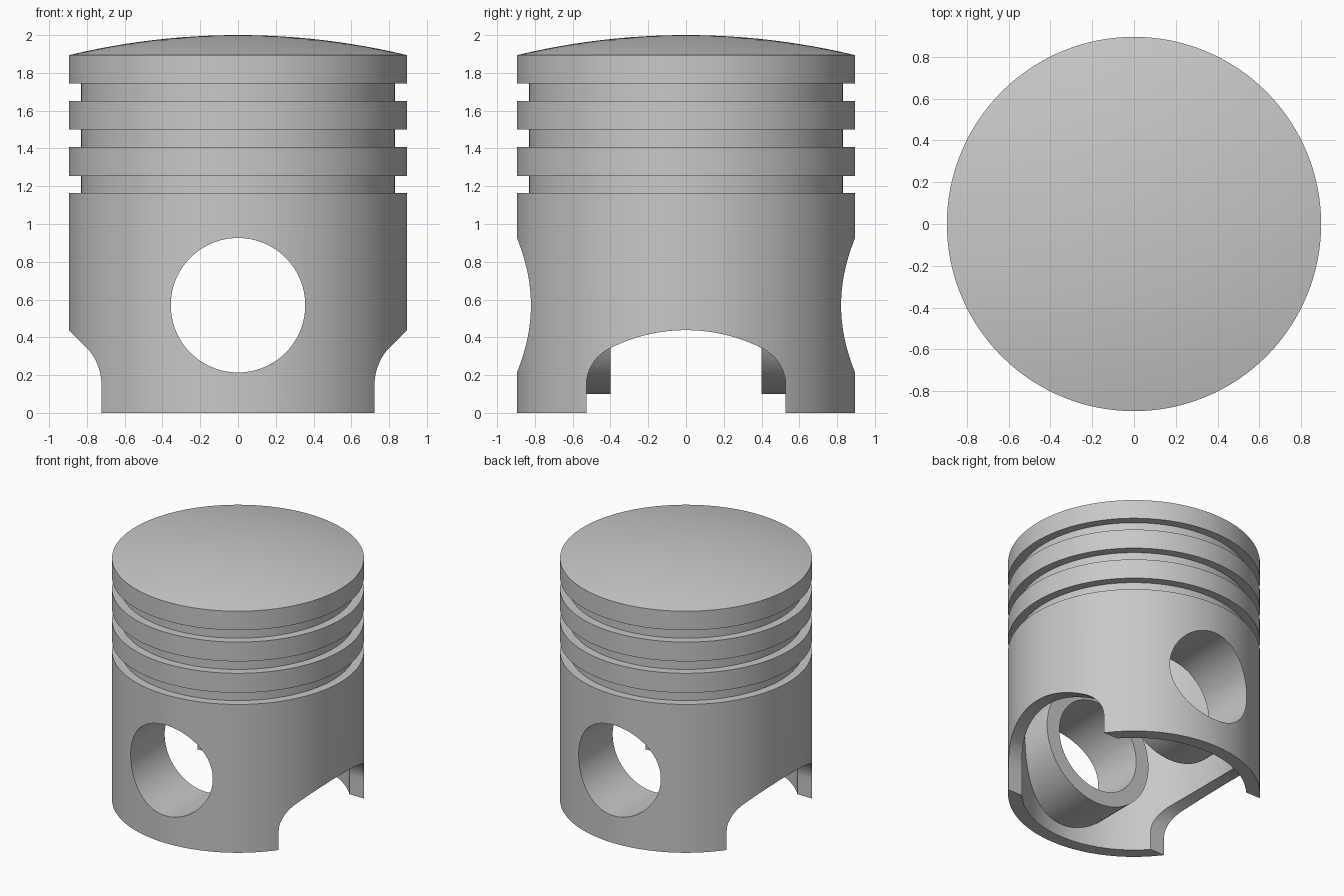
import bpy, bmesh, math
from mathutils import Matrix

if "Cube" in bpy.data.objects:
    bpy.data.objects.remove(bpy.data.objects["Cube"], do_unlink=True)

R, R_GROOVE, R_IN = 0.895, 0.83, 0.797    # skirt, ring groove and cavity radii
CROWN_EDGE, TOP = 1.894, 2.0
PIN_Z, PIN_R, BOSS_R = 0.57, 0.356, 0.47
SEGMENTS = 128

metal = bpy.data.materials.new("grey_metal")
metal.use_nodes = True
grey = (0.58, 0.58, 0.58, 1)
metal.diffuse_color = grey
metal.node_tree.nodes["Principled BSDF"].inputs["Base Color"].default_value = grey


def finish(bm, name):
    bmesh.ops.recalc_face_normals(bm, faces=bm.faces[:])
    mesh = bpy.data.meshes.new(name)
    bm.to_mesh(mesh)
    bm.free()
    mesh.materials.append(metal)
    ob = bpy.data.objects.new(name, mesh)
    bpy.context.collection.objects.link(ob)
    return ob


def lathe(name, profile):
    """Closed solid of revolution; the profile starts and ends on the axis."""
    bm = bmesh.new()
    turns = [math.tau * i / SEGMENTS for i in range(SEGMENTS)]
    rings = [[bm.verts.new((r * math.cos(a), r * math.sin(a), z)) for a in turns]
             for r, z in profile[1:-1]]
    top = bm.verts.new((0, 0, profile[0][1]))
    bottom = bm.verts.new((0, 0, profile[-1][1]))
    for i in range(SEGMENTS):
        bm.faces.new((top, rings[0][i - 1], rings[0][i]))
        for a, b in zip(rings, rings[1:]):
            bm.faces.new((a[i - 1], b[i - 1], b[i], a[i]))
        bm.faces.new((rings[-1][i], rings[-1][i - 1], bottom))
    return finish(bm, name)


def pin_cylinder(name, radius, y0, y1):
    """Cylinder along y at pin height."""
    bm = bmesh.new()
    bmesh.ops.create_cone(bm, cap_ends=True, segments=96, radius1=radius,
                          radius2=radius, depth=y1 - y0)
    bm.transform(Matrix.Translation((0, (y0 + y1) / 2, PIN_Z))
                 @ Matrix.Rotation(math.pi / 2, 4, 'X'))
    return finish(bm, name)


def prism_x(name, outline, x0, x1):
    """Closed prism along x from (y, z) points."""
    bm = bmesh.new()
    near, far = ([bm.verts.new((x, y, z)) for y, z in outline] for x in (x0, x1))
    bm.faces.new(reversed(near))
    bm.faces.new(far)
    for i in range(len(outline)):
        bm.faces.new((near[i - 1], near[i], far[i], far[i - 1]))
    return finish(bm, name)


def subtract(target, cutter):
    cutter.hide_render = True
    mod = target.modifiers.new("cut", 'BOOLEAN')
    mod.operation, mod.solver, mod.object = 'DIFFERENCE', 'EXACT', cutter
    bpy.context.view_layer.objects.active = target
    bpy.ops.object.modifier_apply(modifier=mod.name)
    bpy.data.objects.remove(cutter, do_unlink=True)


# Piston body: domed crown, three ring grooves, straight skirt
rise = TOP - CROWN_EDGE
dome_r = (R * R + rise * rise) / (2 * rise)
dome_angle = math.asin(R / dome_r)
profile = [(dome_r * math.sin(dome_angle * i / 12),
            TOP - dome_r * (1 - math.cos(dome_angle * i / 12))) for i in range(13)]
for upper, lower in ((1.745, 1.652), (1.5, 1.407), (1.254, 1.163)):
    profile += [(R, upper), (R_GROOVE, upper), (R_GROOVE, lower), (R, lower)]
profile += [(R, 0), (0, 0)]
piston = lathe("piston_body", profile)

# Arched side reliefs with rounded shoulders
HALF, FILLET, ARC_Z = 0.528, 0.22, -0.457
fy = HALF - FILLET
fz = ARC_Z + math.sqrt((R - FILLET) ** 2 - fy ** 2)
tangent = math.atan2(fz - ARC_Z, fy)
half = [(HALF, -0.2)]
half += [(fy + FILLET * math.cos(tangent * i / 12),
          fz + FILLET * math.sin(tangent * i / 12)) for i in range(13)]
for i in range(1, 13):
    a = tangent + (math.pi / 2 - tangent) * i / 12
    half.append((R * math.cos(a), ARC_Z + R * math.sin(a)))
outline = half + [(-y, z) for y, z in reversed(half[:-1])]
for x0, x1 in ((0.5, 1.2), (-1.2, -0.5)):
    subtract(piston, prism_x("relief_cutter", outline, x0, x1))

# Hollow inside, leaving two pin bosses standing
cavity = lathe("cavity_cutter", [(0, 1.72), (R_IN, 1.72), (R_IN, -0.2), (0, -0.2)])
for y0, y1 in ((0.4, 1.2), (-1.2, -0.4)):
    subtract(cavity, pin_cylinder("boss_shape", BOSS_R, y0, y1))
subtract(piston, cavity)

# Wrist pin bore through both bosses
subtract(piston, pin_cylinder("pin_bore_cutter", PIN_R, -1.3, 1.3))

# Smooth round surfaces, crisp machined edges
bpy.ops.object.select_all(action='DESELECT')
piston.select_set(True)
bpy.context.view_layer.objects.active = piston
bpy.ops.object.shade_smooth_by_angle(angle=math.radians(30))
